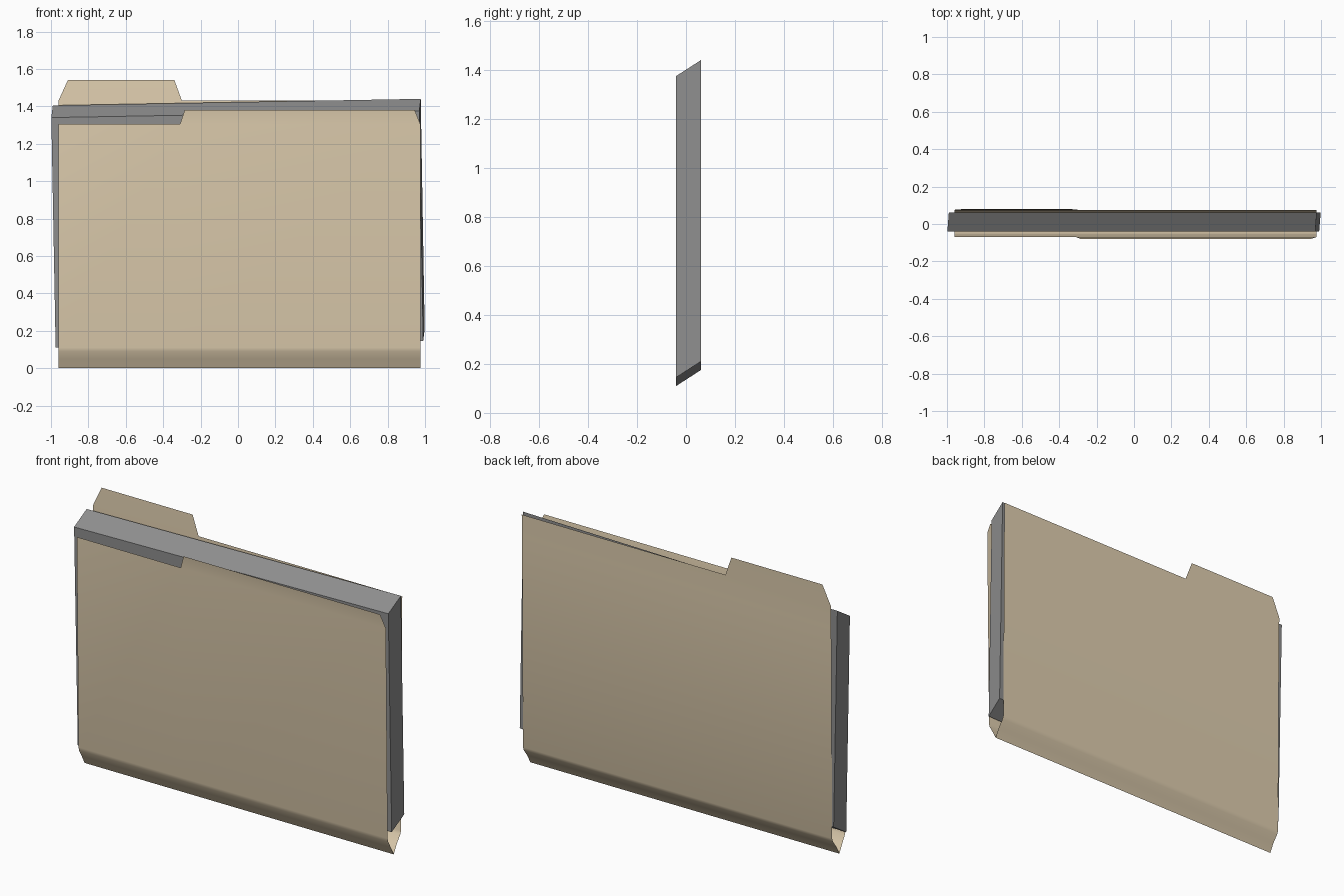
import bpy, bmesh

if "Cube" in bpy.data.objects:
    bpy.data.objects.remove(bpy.data.objects["Cube"])


def material(name, rgb):
    m = bpy.data.materials.new(name)
    m.diffuse_color = (*rgb, 1.0)
    m.use_nodes = True
    m.node_tree.nodes["Principled BSDF"].inputs["Base Color"].default_value = m.diffuse_color
    return m


manila = material("manila card", (0.75, 0.625, 0.435))
grey = material("paper grey", (0.27, 0.27, 0.27))


def finish(name, bm, mat):
    mesh = bpy.data.meshes.new(name)
    bm.to_mesh(mesh)
    bm.free()
    obj = bpy.data.objects.new(name, mesh)
    bpy.context.collection.objects.link(obj)
    mesh.materials.append(mat)
    return obj


def leaf(name, side, profile, columns, top_xs, keep):
    """Thin card leaf: a two-column strip; only column `keep` reaches the top row.
    The profile holds (distance from centre plane, z) points."""
    bm = bmesh.new()
    rows = [(columns, p) for p in profile[:-1]] + [(top_xs, profile[-1])]
    grid = [[bm.verts.new((x, side * y, z)) for x in xs] for xs, (y, z) in rows]
    for r in range(len(grid) - 1):
        for c in range(2):
            if r == len(grid) - 2 and c != keep:
                continue
            lo, hi = grid[r], grid[r + 1]
            quad = [lo[c], lo[c + 1], hi[c + 1], hi[c]]
            bm.faces.new(quad if side < 0 else quad[::-1])
    loose = [v for v in bm.verts if not v.link_faces]
    bmesh.ops.delete(bm, geom=loose, context='VERTS')
    for f in bm.faces:
        f.smooth = True
    return finish(name, bm, manila)


# Front leaf: lower on the left, clipped right corner
leaf("folder_front", -1,
     [(0, 0), (0.027, 0.05), (0.05, 0.09), (0.055, 0.11), (0.07, 1.305), (0.08, 1.38)],
     (-0.96, -0.31, 0.975), (-0.96, -0.285, 0.945), 1)
# Back leaf: index tab on the left, kept just behind the paper
leaf("folder_back", 1,
     [(0, 0), (0.027, 0.05), (0.058, 0.09), (0.065, 0.11), (0.073, 1.305),
      (0.076, 1.43), (0.08, 1.54)],
     (-0.96, -0.30, 0.975), (-0.91, -0.34, 0.975), 0)

# Paper stack: slightly turned sheet outline, sheared upward toward the back
bm = bmesh.new()
corners = [(-0.975, 0.11), (0.99, 0.145), (0.969, 1.375), (-0.998, 1.34)]
front = [bm.verts.new((x, -0.04, z)) for x, z in corners]
back = [bm.verts.new((x + 0.008, 0.061, z + 0.065)) for x, z in corners]
bm.faces.new(front)
bm.faces.new(back[::-1])
for i in range(4):
    j = (i + 1) % 4
    bm.faces.new((front[j], front[i], back[i], back[j]))
bmesh.ops.recalc_face_normals(bm, faces=bm.faces)
finish("paper_stack", bm, grey)
